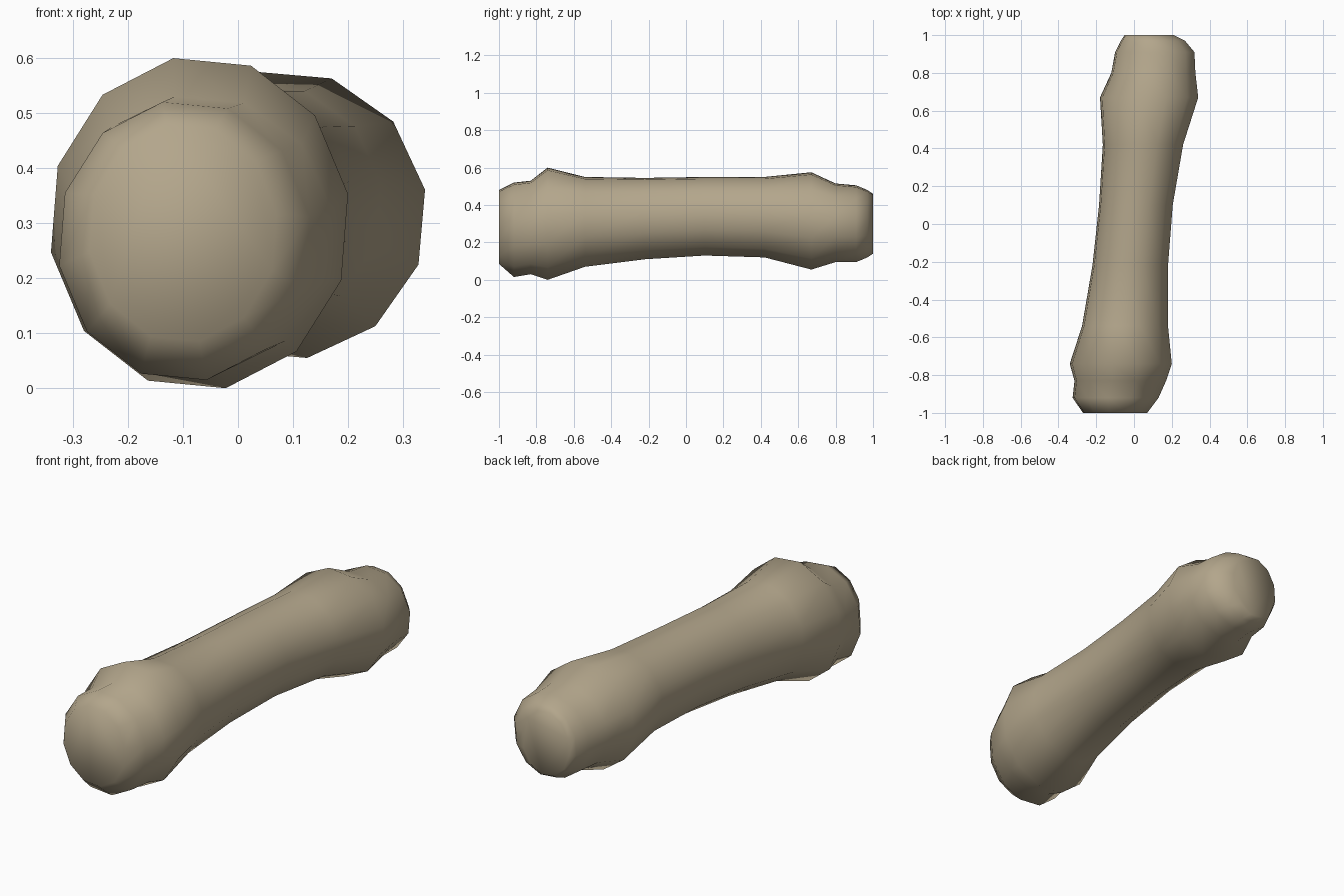
import bpy, bmesh, math

if "Cube" in bpy.data.objects:
    bpy.data.objects.remove(bpy.data.objects["Cube"])

SIDES = 12
# cross-sections along the shaft: y, x min, x max, z min, z max
SECTIONS = [
    (-1.00, -0.27, 0.07, 0.085, 0.48),
    (-0.92, -0.325, 0.13, 0.015, 0.52),
    (-0.83, -0.315, 0.17, 0.03, 0.53),
    (-0.74, -0.34, 0.20, 0.00, 0.60),
    (-0.54, -0.275, 0.18, 0.07, 0.55),
    (-0.22, -0.22, 0.18, 0.11, 0.545),
    (0.10, -0.185, 0.205, 0.13, 0.55),
    (0.42, -0.165, 0.26, 0.12, 0.55),
    (0.67, -0.18, 0.34, 0.055, 0.575),
    (0.80, -0.12, 0.325, 0.095, 0.515),
    (0.91, -0.10, 0.32, 0.095, 0.505),
    (0.97, -0.07, 0.27, 0.12, 0.48),
    (1.00, -0.05, 0.21, 0.14, 0.46),
]

tan = bpy.data.materials.new("tan bone")
tan.diffuse_color = (0.45, 0.38, 0.26, 1)
tan.use_nodes = True
tan.node_tree.nodes["Principled BSDF"].inputs["Base Color"].default_value = tan.diffuse_color

bm = bmesh.new()
unit = [(math.cos(a), math.sin(a)) for a in
        (math.radians(10) + i * math.tau / SIDES for i in range(SIDES))]


def fit(values, lo, hi):
    """Stretch values so they exactly span lo..hi."""
    a, b = min(values), max(values)
    return [lo + (v - a) / (b - a) * (hi - lo) for v in values]


# loft twelve-sided rings into the shaft and its knobbed ends
rings = []
for y, x0, x1, z0, z1 in SECTIONS:
    xs = fit([u[0] for u in unit], x0, x1)
    zs = fit([u[1] for u in unit], z0, z1)
    rings.append([bm.verts.new((x, y, z)) for x, z in zip(xs, zs)])
for a, b in zip(rings, rings[1:]):
    for i in range(SIDES):
        j = (i + 1) % SIDES
        bm.faces.new((a[i], a[j], b[j], b[i]))

# end caps
bm.faces.new(rings[0])
bm.faces.new(rings[-1])
bmesh.ops.recalc_face_normals(bm, faces=bm.faces)

mesh = bpy.data.meshes.new("bone")
bm.to_mesh(mesh)
bm.free()
mesh.materials.append(tan)
mesh.shade_smooth()
bone = bpy.data.objects.new("bone", mesh)
bpy.context.collection.objects.link(bone)
